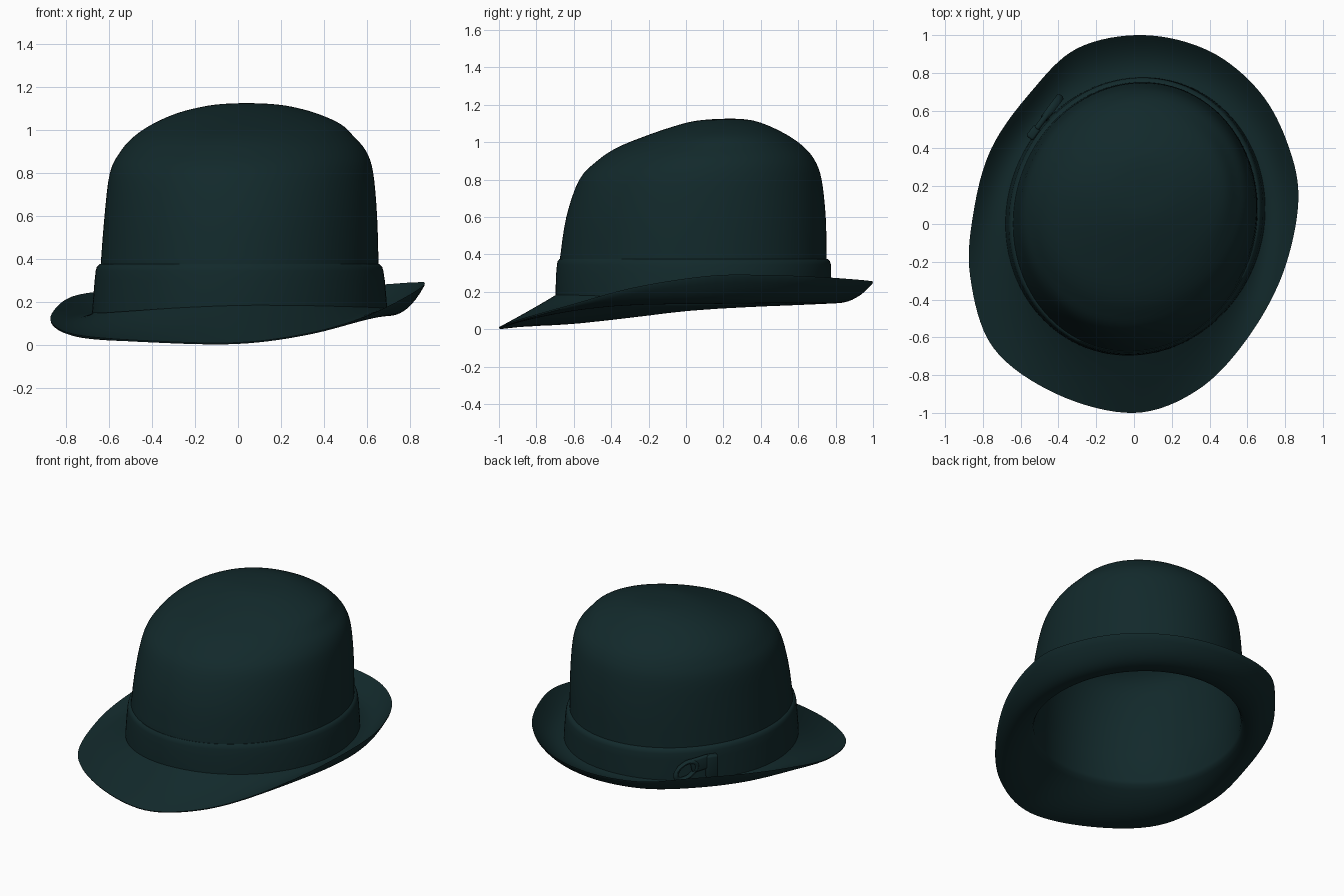
import bpy, bmesh, math
from mathutils import Matrix, Vector

if "Cube" in bpy.data.objects:
    bpy.data.objects.remove(bpy.data.objects["Cube"])

N = 128
felt = bpy.data.materials.new("dark_teal_felt")
felt.diffuse_color = (0.006, 0.022, 0.024, 1)
felt.use_nodes = True
felt.node_tree.nodes["Principled BSDF"].inputs["Base Color"].default_value = felt.diffuse_color

# Crown cross-sections: height, x min, x max, y min, y max
CROWN = [(.37, -.64, .655, -.675, .752), (.6, -.622, .648, -.64, .747),
         (.8, -.597, .63, -.57, .725), (.9, -.548, .598, -.475, .69),
         (.97, -.485, .54, -.37, .635), (1.03, -.395, .475, -.225, .555),
         (1.08, -.28, .36, -.08, .46), (1.11, -.16, .245, .03, .38),
         (1.122, -.07, .15, .13, .315), (1.126, .035, .045, .235, .245)]
FOOT = (-.655, .67, -.677, .758)

# Brim every 22.5 degrees: rim x, rim y, rim z, mid z, base z
BRIM = [(.87, .12, .285, .18, .18), (.815, .42, .29, .185, .18),
        (.665, .70, .28, .185, .18), (.40, .915, .265, .18, .18),
        (.05, 1.0, .255, .18, .18), (-.30, .93, .255, .178, .175),
        (-.545, .70, .255, .17, .17), (-.755, .40, .23, .155, .165),
        (-.85, .06, .17, .13, .16), (-.867, -.28, .10, .098, .16),
        (-.745, -.655, .045, .075, .17), (-.41, -.90, .018, .085, .185),
        (0, -1.0, .01, .10, .195), (.335, -.88, .055, .115, .195),
        (.59, -.62, .13, .14, .19), (.785, -.27, .225, .165, .185)]


def catmull(a, b, c, d, u):
    return [.5 * (2 * q + (r - p) * u + (2 * p - 5 * q + 4 * r - s) * u * u
                  + (3 * q - p - 3 * r + s) * u ** 3) for p, q, r, s in zip(a, b, c, d)]


def brim_at(i):
    k, u = divmod(i * 16 / N, 1)
    k = int(k)
    return catmull(*[BRIM[(k + j) % 16] for j in (-1, 0, 1, 2)], u)


RIM = [brim_at(i) for i in range(N)]


def oval(box, i):
    # slightly skewed ellipse filling a bounding box
    x0, x1, y0, y1 = box
    t = 2 * math.pi * i / N
    return ((x0 + x1) / 2 + (x1 - x0) / 2 * math.cos(t),
            (y0 + y1) / 2 + (y1 - y0) / 2 * math.sin(t + .055))


def grow(box, d):
    x0, x1, y0, y1 = box
    d = max(d, -.45 * (x1 - x0), -.45 * (y1 - y0))
    return x0 - d, x1 + d, y0 - d, y1 + d


def ring(box, z=None, dz=0):
    return [(*oval(box, i), (RIM[i][4] if z is None else z) + dz) for i in range(N)]


def brim_ring(s, thick=0, inset=0):
    out = []
    for i in range(N):
        x, y, zr, zm, zb = RIM[i]
        a, b = oval(grow(FOOT, inset), i)
        z = zb + s * (4 * zm - 3 * zb - zr) + s * s * 2 * (zb - 2 * zm + zr)
        out.append((a + (x - a) * s, b + (y - b) * s, max(z - thick, .001)))
    return out


def finish(bm, name):
    bmesh.ops.recalc_face_normals(bm, faces=bm.faces)
    me = bpy.data.meshes.new(name)
    bm.to_mesh(me)
    bm.free()
    ob = bpy.data.objects.new(name, me)
    bpy.context.collection.objects.link(ob)
    me.materials.append(felt)
    bpy.ops.object.select_all(action='DESELECT')
    ob.select_set(True)
    bpy.context.view_layer.objects.active = ob
    bpy.ops.object.shade_smooth_by_angle(angle=math.radians(50))
    return ob


def loft(name, rings, caps=False):
    bm = bmesh.new()
    vs = [[bm.verts.new(p) for p in r] for r in rings]
    for a, b in zip(vs, vs[1:]):
        for i in range(N):
            j = (i + 1) % N
            bm.faces.new((a[i], a[j], b[j], b[i]))
    if caps:
        bm.faces.new(vs[0])
        bm.faces.new(vs[-1])
    return finish(bm, name)


# Crown and brim as one felt shell: outside, rim, underside, lining
levels = []
for k in range(len(CROWN) - 1):
    pts = [CROWN[min(max(k + j, 0), len(CROWN) - 1)] for j in (-1, 0, 1, 2)]
    levels += [catmull(*pts, u / 4) for u in range(4)]
levels.append(CROWN[-1])
outer = [ring(l[1:], l[0]) for l in reversed(levels)]
top = [brim_ring(s / 12) for s in range(13)]
under = [brim_ring(s / 12 * .99, .008 + .024 * (1 - (s / 12) ** 4), -.02) for s in range(12, -1, -1)]
inner = [ring(grow(FOOT, -.03), dz=-.012)]
inner += [ring(grow(l[1:], -.03), l[0] - .025) for l in levels]
loft("hat_crown_and_brim", outer + top + under + inner, caps=True)

# Ribbon band around the crown foot
loft("hat_band", [ring((-.68, .695, -.697, .778), dz=-.012),
                  ring((-.677, .692, -.697, .778), dz=.03),
                  ring((-.668, .684, -.694, .776), .3),
                  ring((-.663, .677, -.69, .775), .345),
                  ring((-.658, .672, -.687, .77), .362),
                  ring((-.645, .66, -.677, .757), .375),
                  ring((-.62, .63, -.65, .73), .375)])

# Bow on the back left of the band: u along the band, v up, n outward
u, n = Vector((-.60, -.80, 0)), Vector((-.80, .60, 0))
frame = Matrix((u, Vector((0, 0, 1)), n)).transposed().to_4x4()
frame.translation = Vector((-.475, .56, .255))


def bow_loop(name, cu, cv, ru, rv, tilt, tube):
    bm = bmesh.new()
    M, K = 40, 10
    g = []
    for i in range(M):
        a = 2 * math.pi * i / M
        row = []
        for j in range(K):
            b = 2 * math.pi * j / K
            f = 1 + tube / ru * math.cos(b)
            row.append(bm.verts.new((ru * f * math.cos(a), rv * f * math.sin(a), tube * 1.2 * math.sin(b))))
        g.append(row)
    for i in range(M):
        for j in range(K):
            p, q = (i + 1) % M, (j + 1) % K
            bm.faces.new((g[i][j], g[p][j], g[p][q], g[i][q]))
    bm.transform(frame @ Matrix.Translation((cu, cv, 0)) @ Matrix.Rotation(tilt, 4, 'Z'))
    finish(bm, name)


def bow_pad(name, cu, cv, size, tilt=0):
    bm = bmesh.new()
    bmesh.ops.create_cube(bm, size=1, matrix=Matrix.Diagonal((*size, 1)))
    bmesh.ops.bevel(bm, geom=bm.edges[:], offset=.012, segments=3, profile=.5, affect='EDGES')
    bm.transform(frame @ Matrix.Translation((cu, cv, 0)) @ Matrix.Rotation(tilt, 4, 'Z'))
    finish(bm, name)


bow_loop("bow_loop", -.07, -.01, .075, .045, math.radians(35), .018)
bow_pad("bow_knot", .095, .0, (.075, .15, .045))
bow_pad("bow_strap", .02, .025, (.12, .09, .03), .2)
